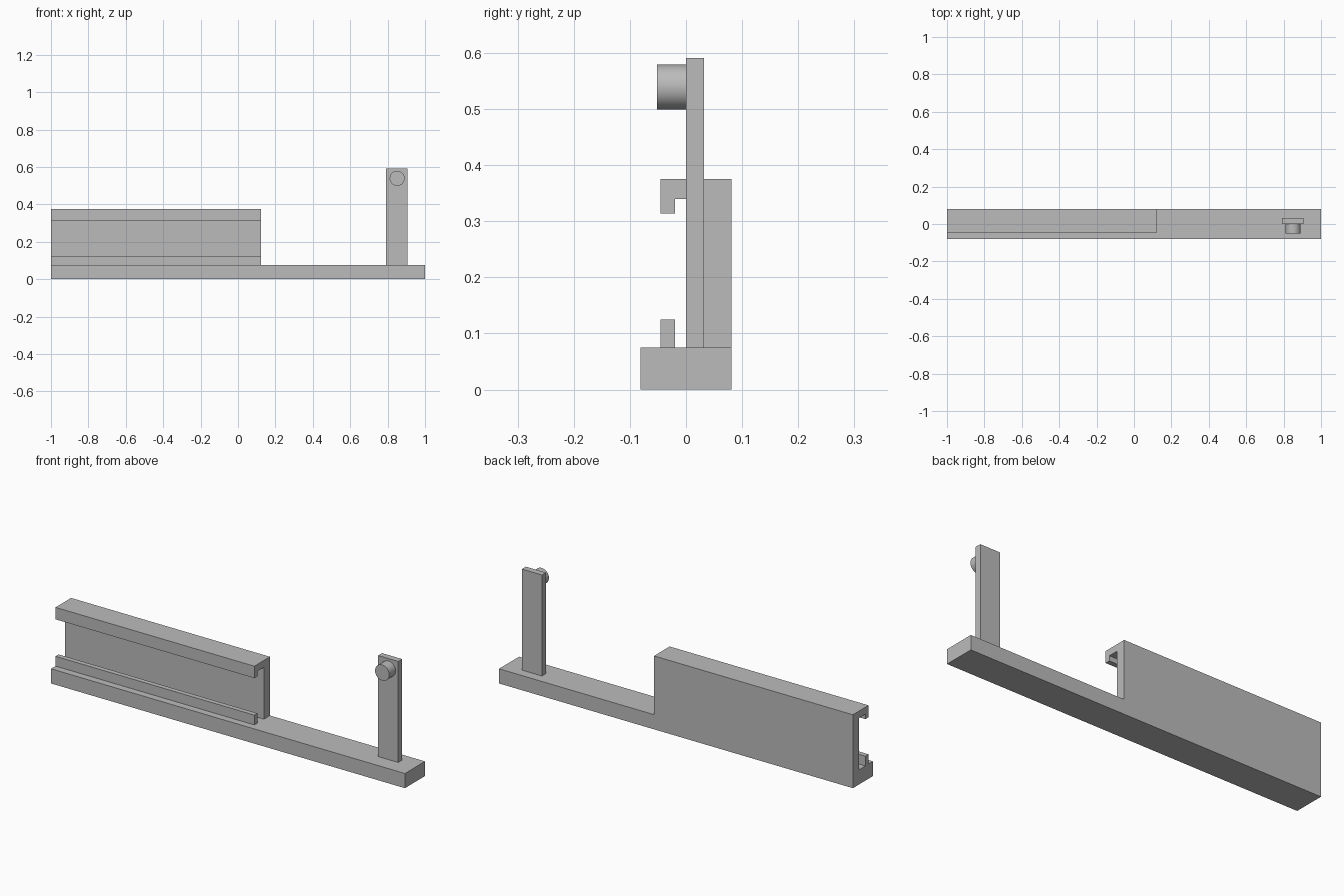
import bpy
import bmesh
from math import pi

if "Cube" in bpy.data.objects:
    bpy.data.objects.remove(bpy.data.objects["Cube"], do_unlink=True)

grey = bpy.data.materials.new("plain grey")
grey.use_nodes = True
colour = (0.5, 0.5, 0.5, 1)
grey.diffuse_color = colour
grey.node_tree.nodes["Principled BSDF"].inputs["Base Color"].default_value = colour


def extrude_profile(name, profile, x0, x1):
    """Extrude a closed (y, z) outline along x."""
    mesh = bpy.data.meshes.new(name)
    bm = bmesh.new()
    face = bm.faces.new([bm.verts.new((x0, y, z)) for y, z in profile])
    result = bmesh.ops.extrude_face_region(bm, geom=[face])
    moved = [v for v in result["geom"] if isinstance(v, bmesh.types.BMVert)]
    bmesh.ops.translate(bm, verts=moved, vec=(x1 - x0, 0, 0))
    bmesh.ops.recalc_face_normals(bm, faces=bm.faces)
    bm.to_mesh(mesh)
    bm.free()
    mesh.materials.append(grey)
    obj = bpy.data.objects.new(name, mesh)
    bpy.context.collection.objects.link(obj)
    return obj


def box(name, x0, x1, y0, y1, z0, z1):
    return extrude_profile(name, [(y0, z0), (y1, z0), (y1, z1), (y0, z1)], x0, x1)


BASE_TOP = 0.075
HALF_DEPTH = 0.081
PANEL_END = 0.124

# Long base bar
box("base_bar", -1, 1, -HALF_DEPTH, HALF_DEPTH, 0, BASE_TOP)

# Back panel with a hooked upper lip
hook = [(HALF_DEPTH, BASE_TOP), (HALF_DEPTH, 0.375), (-0.045, 0.375), (-0.045, 0.314),
        (-0.02, 0.314), (-0.02, 0.34), (0.032, 0.34), (0.032, BASE_TOP)]
extrude_profile("hooked_back_panel", hook, -1, PANEL_END)

# Low rail facing the hook
box("lower_rail", -1, PANEL_END, -0.045, -0.02, BASE_TOP, 0.125)

# Upright post with a round pin on its front
box("post", 0.792, 0.905, 0, 0.032, BASE_TOP, 0.591)
bpy.ops.mesh.primitive_cylinder_add(vertices=48, radius=0.04, depth=0.052,
                                    location=(0.851, -0.026, 0.539),
                                    rotation=(pi / 2, 0, 0))
pin = bpy.context.object
pin.name = "pin"
pin.data.materials.append(grey)
bpy.ops.object.shade_smooth_by_angle()
